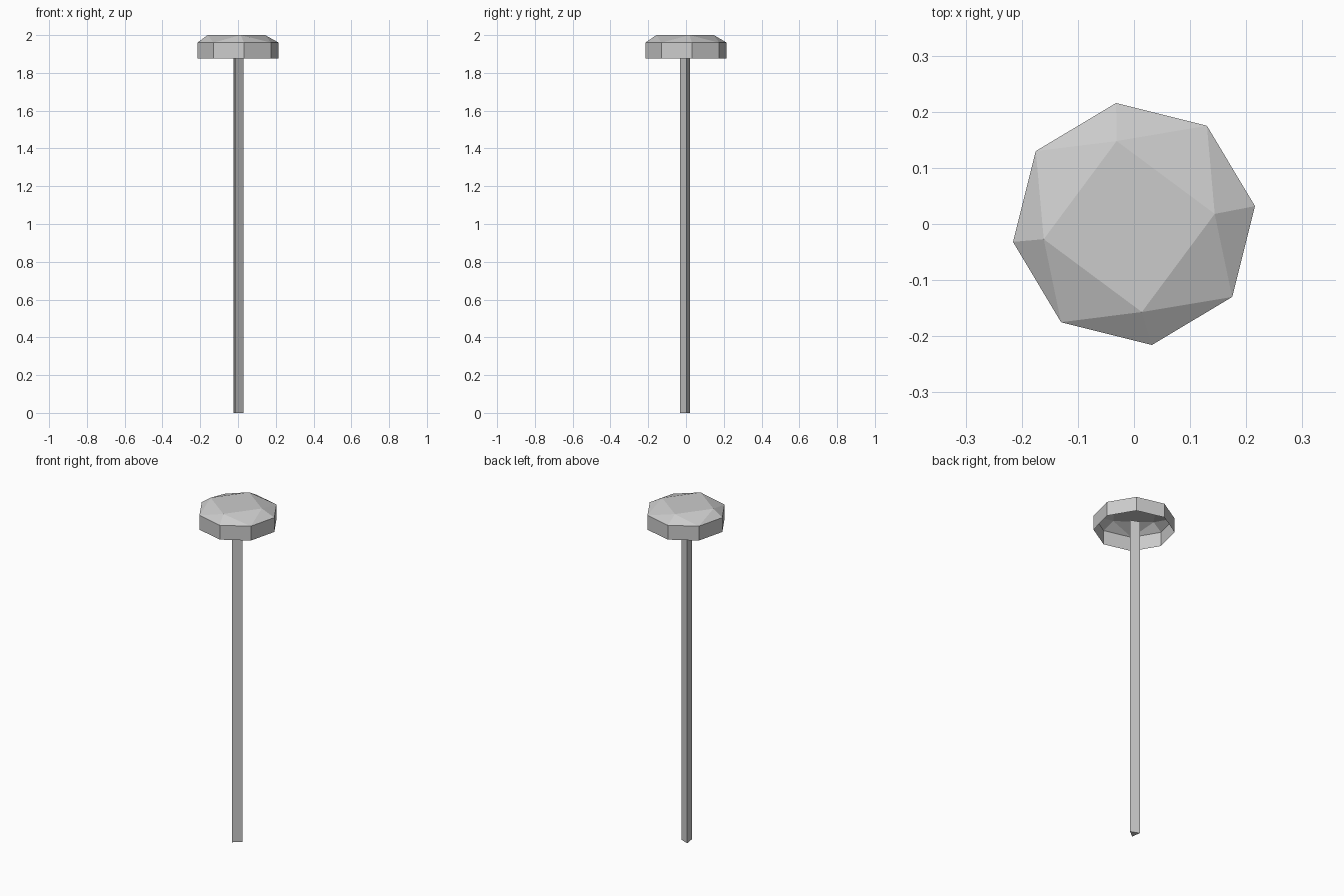
import bpy, bmesh
from math import cos, sin, radians

cube = bpy.data.objects.get("Cube")
if cube:
    bpy.data.objects.remove(cube, do_unlink=True)

TURN = 8.4  # shared rotation of all parts, in degrees

grey = bpy.data.materials.new("plain_grey")
grey.use_nodes = True
colour = (0.6, 0.6, 0.6, 1)
grey.diffuse_color = colour
grey.node_tree.nodes["Principled BSDF"].inputs["Base Color"].default_value = colour


def ring(bm, sides, radius, z, cx=0, cy=0):
    angles = [radians(TURN + 360 * i / sides) for i in range(sides)]
    return [bm.verts.new((cx + radius * cos(a), cy + radius * sin(a), z)) for a in angles]


def walls(bm, low, high):
    n = len(low)
    for i in range(n):
        j = (i + 1) % n
        bm.faces.new((low[i], low[j], high[j], high[i]))


def finish(bm, name):
    mesh = bpy.data.meshes.new(name)
    bm.to_mesh(mesh)
    bm.free()
    mesh.materials.append(grey)
    obj = bpy.data.objects.new(name, mesh)
    bpy.context.collection.objects.link(obj)


# Three-sided shaft, ending inside the hollow head
bm = bmesh.new()
foot = ring(bm, 3, 0.032, 0, -0.003, -0.003)
tip = ring(bm, 3, 0.032, 1.93, -0.003, -0.003)
walls(bm, foot, tip)
bm.faces.new(foot[::-1])
bm.faces.new(tip)
finish(bm, "shaft")

# Hollow eight-sided head, open below, with a faceted slope to a square top
bm = bmesh.new()
rim = ring(bm, 8, 0.218, 1.875)
shoulder = ring(bm, 8, 0.218, 1.96)
crown = ring(bm, 4, 0.154, 2, -0.0085, -0.0045)
walls(bm, rim, shoulder)
bm.faces.new(crown)
for i in range(4):
    a, b = crown[i], crown[(i + 1) % 4]
    s0, s1, s2 = (shoulder[(2 * i + k) % 8] for k in range(3))
    bm.faces.new((s0, s1, a))
    bm.faces.new((a, s1, b))
    bm.faces.new((s1, s2, b))
finish(bm, "head")
